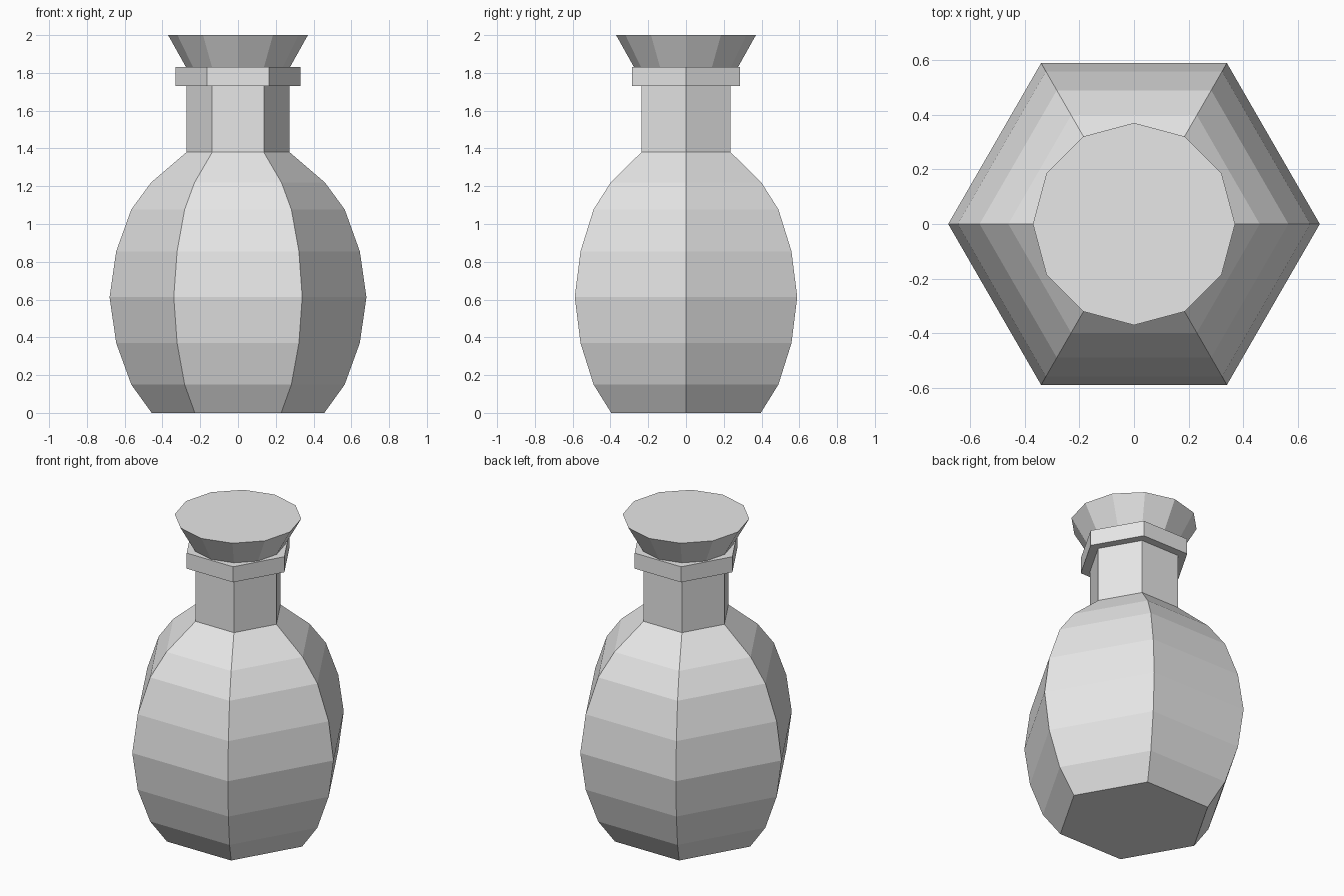
import bpy
import bmesh
from math import cos, sin, tau

cube = bpy.data.objects.get("Cube")
if cube:
    bpy.data.objects.remove(cube, do_unlink=True)

grey = bpy.data.materials.new("plain grey")
grey.use_nodes = True
colour = (0.8, 0.8, 0.8, 1)
grey.diffuse_color = colour
grey.node_tree.nodes["Principled BSDF"].inputs["Base Color"].default_value = colour


def lathe(name, profile, sides):
    """Flat-sided solid from a (radius, height) profile, capped at both ends."""
    bm = bmesh.new()
    rings = [[bm.verts.new((r * cos(tau * i / sides), r * sin(tau * i / sides), z))
              for i in range(sides)] for r, z in profile]
    for low, high in zip(rings, rings[1:]):
        for i in range(sides):
            j = (i + 1) % sides
            bm.faces.new((low[i], low[j], high[j], high[i]))
    bm.faces.new(reversed(rings[0]))
    bm.faces.new(rings[-1])
    mesh = bpy.data.meshes.new(name)
    bm.to_mesh(mesh)
    bm.free()
    mesh.materials.append(grey)
    obj = bpy.data.objects.new(name, mesh)
    bpy.context.collection.objects.link(obj)
    return obj


# Hexagonal bulbous body, neck and lip in one skin
lathe("bottle", [(0.457, 0), (0.565, 0.15), (0.645, 0.37), (0.68, 0.613),
                 (0.645, 0.855), (0.565, 1.077), (0.46, 1.22), (0.273, 1.38),
                 (0.273, 1.73), (0.33, 1.73), (0.33, 1.83)], 6)

# Flared twelve-sided stopper
lathe("stopper", [(0.275, 1.83), (0.37, 2.0)], 12)
